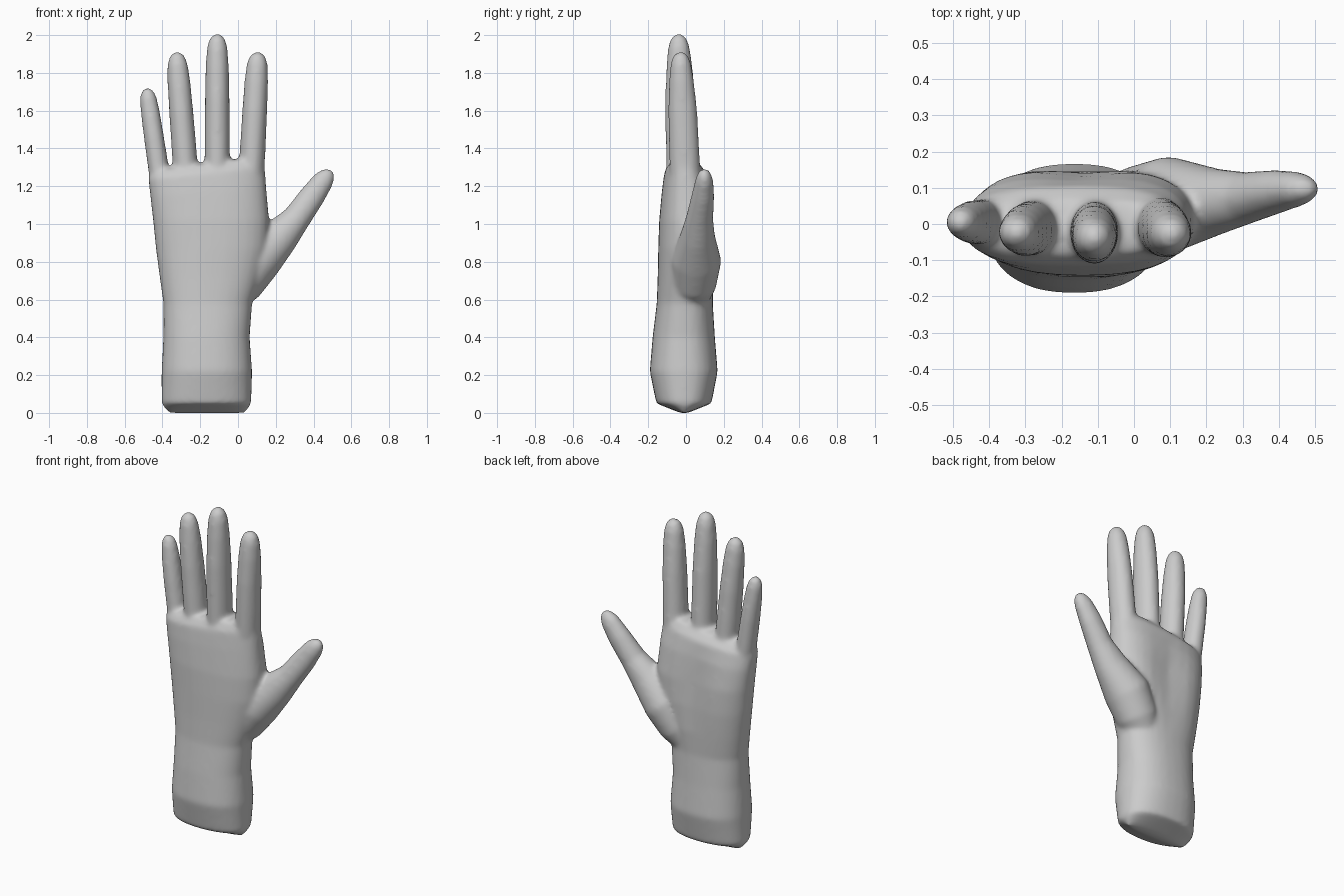
import bpy, bmesh
from math import sin, cos, pi, exp
from mathutils import Vector

if "Cube" in bpy.data.objects:
    bpy.data.objects.remove(bpy.data.objects["Cube"])

bm = bmesh.new()
SIDES = 32


def skin(rings):
    """Bridge a list of point rings and close both ends."""
    loops = [[bm.verts.new(p) for p in ring] for ring in rings]
    for a, b in zip(loops, loops[1:]):
        for i in range(SIDES):
            j = (i + 1) % SIDES
            bm.faces.new((a[i], a[j], b[j], b[i]))
    bm.faces.new(loops[0][::-1])
    bm.faces.new(loops[-1])


def power(v, n):
    return abs(v) ** (2 / n) * (1 if v >= 0 else -1)


def slab(x0, x1, y0, y1, z, tilt=0, hollow=0, n=2.3):
    """Horizontal rounded section with optional tilt and palm hollow."""
    ring = []
    for i in range(SIDES):
        t = 2 * pi * i / SIDES
        u, v = power(cos(t), n), power(sin(t), n)
        y = (y0 + y1) / 2 + (y1 - y0) / 2 * v
        if v > 0:
            y -= hollow * exp(-(u / 0.4) ** 2) * v
        ring.append(Vector(((x0 + x1) / 2 + (x1 - x0) / 2 * u, y, z + tilt * u)))
    return ring


def digit(sections):
    """Tube through (x, y, z, half width, half depth) with a rounded tip."""
    pts = [Vector(s[:3]) for s in sections]
    rings = []
    for k, s in enumerate(sections):
        d = pts[min(k + 1, len(pts) - 1)] - pts[max(k - 1, 0)]
        side = Vector((d.z, 0, -d.x)).normalized()
        depth = d.cross(side).normalized()
        if depth.y < 0:
            depth = -depth
        rings.append([pts[k] + side * s[3] * cos(2 * pi * i / SIDES)
                      + depth * s[4] * sin(2 * pi * i / SIDES) for i in range(SIDES)])
    skin(rings)


# forearm, wrist and palm
skin([
    slab(-0.37, 0.04, -0.03, 0.01, 0.0),
    slab(-0.405, 0.07, -0.157, 0.135, 0.05),
    slab(-0.405, 0.075, -0.192, 0.168, 0.22),
    slab(-0.395, 0.062, -0.177, 0.153, 0.40),
    slab(-0.395, 0.075, -0.155, 0.142, 0.58),
    slab(-0.415, 0.12, -0.150, 0.155, 0.72, hollow=0.01),
    slab(-0.435, 0.16, -0.147, 0.165, 0.87, hollow=0.025),
    slab(-0.450, 0.165, -0.142, 0.160, 1.02, hollow=0.03, n=2.4),
    slab(-0.465, 0.150, -0.128, 0.135, 1.17, 0.02, 0.015, n=2.5),
    slab(-0.475, 0.142, -0.115, 0.105, 1.27, 0.03, n=2.5),
    slab(-0.465, 0.132, -0.085, 0.065, 1.315, 0.04, n=2.5),
    slab(-0.420, 0.090, -0.040, 0.020, 1.325, 0.03),
])


# four fingers: base x, tip x, base z, tip z, base y, tip y, half width, half depth
def finger(xb, xt, zb, zt, yb, yt, w, h):
    profile = [(0, 1.0, 1.03), (0.35, 1.0, 1.0), (0.6, 0.97, 0.96), (0.8, 0.92, 0.82),
               (0.92, 0.81, 0.68), (0.975, 0.6, 0.5), (1.0, 0.25, 0.2)]
    digit([(xb + (xt - xb) * t, yb + (yt - yb) * t, zb + (zt - zb) * t, w * a, h * b)
           for t, a, b in profile])


finger(0.065, 0.105, 1.15, 1.91, 0.000, -0.03, 0.068, 0.080)
finger(-0.110, -0.110, 1.15, 2.005, -0.015, -0.04, 0.067, 0.084)
finger(-0.265, -0.325, 1.13, 1.91, -0.005, -0.025, 0.066, 0.076)
finger(-0.390, -0.483, 1.08, 1.72, 0.005, 0.005, 0.055, 0.064)

# thumb with its muscle
digit([
    (-0.04, 0.03, 0.60, 0.08, 0.09), (0.01, 0.04, 0.68, 0.12, 0.12),
    (0.10, 0.055, 0.81, 0.13, 0.132), (0.225, 0.062, 0.935, 0.10, 0.092),
    (0.31, 0.072, 1.03, 0.075, 0.072), (0.395, 0.09, 1.15, 0.068, 0.06),
    (0.455, 0.097, 1.235, 0.056, 0.047), (0.483, 0.097, 1.27, 0.038, 0.032),
    (0.494, 0.097, 1.285, 0.015, 0.012),
])

bmesh.ops.recalc_face_normals(bm, faces=bm.faces[:])
mesh = bpy.data.meshes.new("hand")
bm.to_mesh(mesh)
bm.free()
hand = bpy.data.objects.new("hand", mesh)
bpy.context.collection.objects.link(hand)

# fuse the parts into one skin and soften the joins
fuse = hand.modifiers.new("fuse", 'REMESH')
fuse.mode = 'VOXEL'
fuse.voxel_size = 0.012
fuse.use_smooth_shade = True
soften = hand.modifiers.new("soften", 'SMOOTH')
soften.factor = 0.5
soften.iterations = 12
